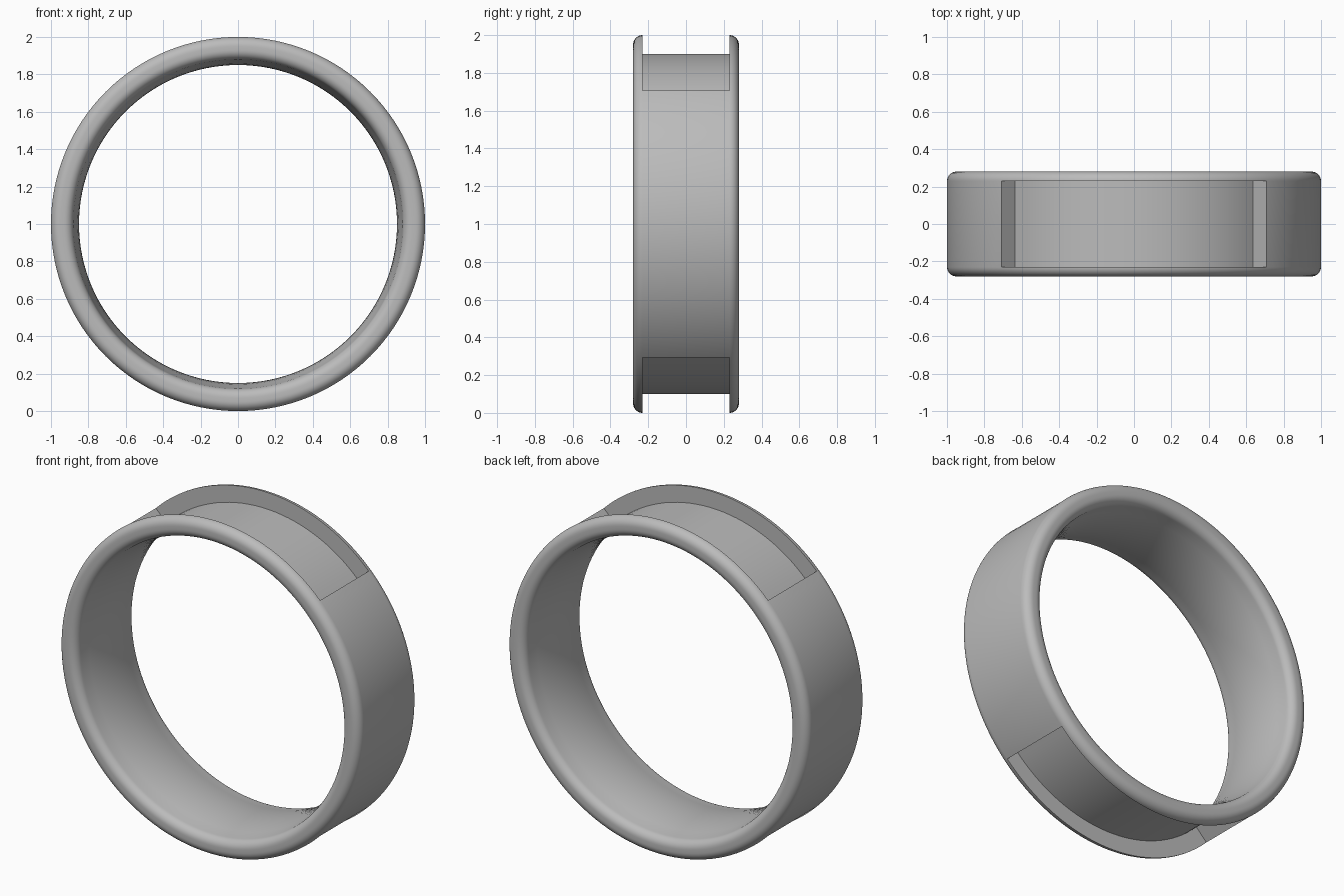
import bpy
import bmesh
from math import sin, cos, pi, radians

cube = bpy.data.objects.get("Cube")
if cube:
    bpy.data.objects.remove(cube)

SEGMENTS = 128
OUTER, INNER, HALF_WIDTH = 1.0, 0.85, 0.28
CORNER = 0.05
FLAT = HALF_WIDTH - CORNER
FLOOR = 0.9          # radius of the recess floors
STEPS = 8

metal = bpy.data.materials.new("grey metal")
metal.use_nodes = True
colour = (0.5, 0.5, 0.5, 1)
metal.diffuse_color = colour
metal.node_tree.nodes["Principled BSDF"].inputs["Base Color"].default_value = colour


def arc(r, y, size_r, size_y, start, end):
    """Elliptical arc of (radius, y) points."""
    angles = [radians(start + (end - start) * i / STEPS) for i in range(STEPS + 1)]
    return [(r + size_r * cos(a), y + size_y * sin(a)) for a in angles]


# Cross-section: rounded outer corners and a gently domed bore
rise = 0.03
front_outer = arc(OUTER - CORNER, -FLAT, CORNER, CORNER, -90, 0)
back_outer = arc(OUTER - CORNER, FLAT, CORNER, CORNER, 0, 90)
back_inner = arc(INNER + rise + CORNER, FLAT, CORNER, CORNER, 90, 180)
front_inner = [(r, -y) for r, y in reversed(back_inner)]
bore = [(INNER + rise * (y / FLAT) ** 2, y)
        for y in [FLAT * (1 - 2 * i / STEPS) for i in range(1, STEPS)]]
floor = [(FLOOR, -FLAT), (FLOOR, FLAT)]
rest = back_outer + back_inner + bore + front_inner
plain = front_outer + rest
recessed = front_outer + floor + rest


def point(bm, p, i):
    a = 2 * pi * i / SEGMENTS
    return bm.verts.new((p[0] * cos(a), p[1], 1 + p[0] * sin(a)))


def strip(bm, p, q, i):
    bm.faces.new([point(bm, p, i), point(bm, q, i),
                  point(bm, q, i + 1), point(bm, p, i + 1)])


# Sweep the section round the axis, recessed in the top and bottom quarters
bm = bmesh.new()
eighth = SEGMENTS // 8
for i in range(SEGMENTS):
    section = recessed if (i // eighth) % 4 in (1, 2) else plain
    for p, q in zip(section, section[1:] + section[:1]):
        strip(bm, p, q, i)

# Radial end walls of the two recesses
for i in (1, 3, 5, 7):
    wall = [front_outer[-1], floor[0], floor[1], back_outer[0]]
    bm.faces.new([point(bm, p, i * eighth) for p in wall])

bmesh.ops.remove_doubles(bm, verts=bm.verts, dist=0.0001)
bmesh.ops.recalc_face_normals(bm, faces=bm.faces)
mesh = bpy.data.meshes.new("ring_band")
bm.to_mesh(mesh)
bm.free()
mesh.materials.append(metal)
ring = bpy.data.objects.new("ring_band", mesh)
bpy.context.collection.objects.link(ring)
bpy.context.view_layer.objects.active = ring
ring.select_set(True)
bpy.ops.object.shade_smooth_by_angle(angle=radians(30))
